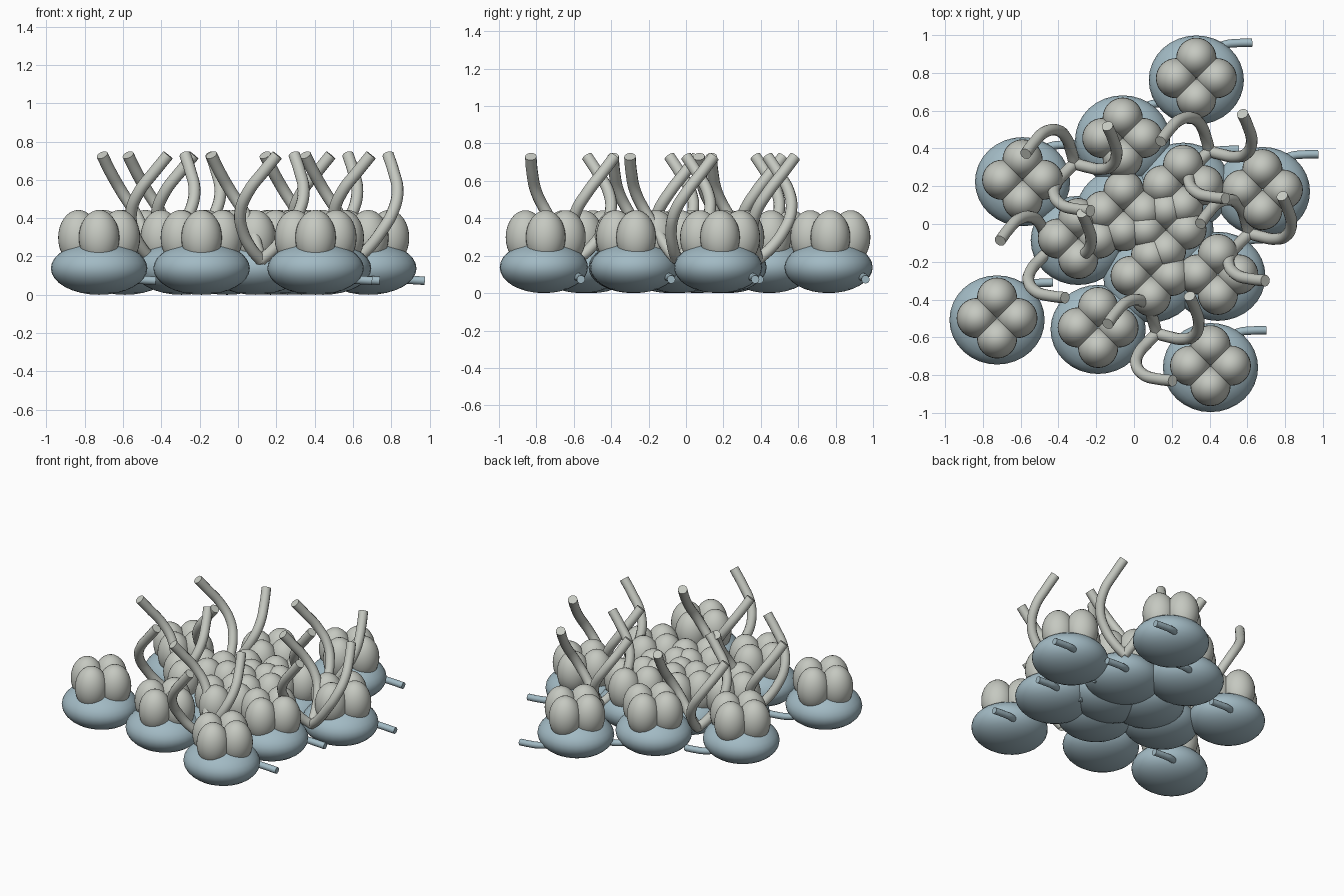
import bpy, math
from mathutils import Matrix, Vector

if "Cube" in bpy.data.objects:
    bpy.data.objects.remove(bpy.data.objects["Cube"])


def material(name, rgb):
    m = bpy.data.materials.new(name)
    m.diffuse_color = (*rgb, 1)
    m.use_nodes = True
    m.node_tree.nodes["Principled BSDF"].inputs["Base Color"].default_value = m.diffuse_color
    return m


GRAY = material("pale_gray", (0.56, 0.58, 0.53))
BLUE = material("dusty_blue", (0.36, 0.49, 0.55))


def ellipsoid(name, loc, radii, mat):
    bpy.ops.mesh.primitive_uv_sphere_add(segments=32, ring_count=16, radius=1, location=loc)
    ob = bpy.context.object
    ob.name = name
    ob.scale = radii
    bpy.ops.object.transform_apply(location=False, rotation=False, scale=True)
    bpy.ops.object.shade_smooth()
    ob.data.materials.append(mat)
    return ob


def tube(name, points, radius, mat):
    # Smooth capped tube through the points
    cu = bpy.data.curves.new(name, 'CURVE')
    cu.dimensions = '3D'
    cu.bevel_depth = radius
    cu.bevel_resolution = 4
    cu.resolution_u = 6
    cu.use_fill_caps = True
    sp = cu.splines.new('BEZIER')
    sp.bezier_points.add(len(points) - 1)
    for bp, p in zip(sp.bezier_points, points):
        bp.co = p
        bp.handle_left_type = bp.handle_right_type = 'AUTO'
    ob = bpy.data.objects.new(name, cu)
    bpy.context.collection.objects.link(ob)
    bpy.ops.object.select_all(action='DESELECT')
    ob.select_set(True)
    bpy.context.view_layer.objects.active = ob
    bpy.ops.object.convert(target='MESH')
    ob = bpy.context.object
    ob.name = name
    ob.data.materials.clear()
    ob.data.materials.append(mat)
    bpy.ops.object.shade_smooth_by_angle(angle=math.radians(40))
    return ob


# Clustered units: flattened base, four lobes, hooked tail
UNITS = [(0.33, 0.762), (-0.06, 0.445), (-0.59, 0.224), (0.68, 0.172),
         (-0.295, -0.087), (-0.725, -0.508), (-0.19, -0.558), (0.405, -0.76),
         (0.444, -0.277), (0.09, -0.285), (0.26, 0.195), (-0.055, 0.06),
         (0.17, -0.04)]
TAIL = [(0.295, 0.198, 0.073), (0.22, 0.196, 0.078), (0.15, 0.187, 0.085),
        (0.10, 0.16, 0.095), (0.07, 0.11, 0.12)]

for x, y in UNITS:
    ellipsoid("base", (x, y, 0.138), (0.252, 0.236, 0.138), BLUE)
    for dx, dy in ((1, 0), (-1, 0), (0, 1), (0, -1)):
        ellipsoid("lobe", (x + 0.108 * dx, y + 0.01 + 0.108 * dy, 0.298),
                  (0.106, 0.106, 0.145), GRAY)
    tube("tail", [(x + a, y + b, c) for a, b, c in TAIL], 0.022, BLUE)

# Bundles of three curling strands sharing one root
BUNDLES = [(0.12, -0.58), (0.61, -0.05), (0.40, 0.385), (-0.315, 0.32), (-0.45, -0.14)]
STRAND = [(0, 0, 0.18), (-0.05, -0.05, 0.24), (-0.095, -0.105, 0.33),
          (-0.108, -0.165, 0.43), (-0.065, -0.22, 0.54), (0.02, -0.243, 0.65),
          (0.085, -0.25, 0.73)]

for x, y in BUNDLES:
    for k in range(3):
        rot = Matrix.Rotation(k * math.tau / 3, 3, 'Z')
        tube("strand", [rot @ Vector(p) + Vector((x, y, 0)) for p in STRAND], 0.031, GRAY)
